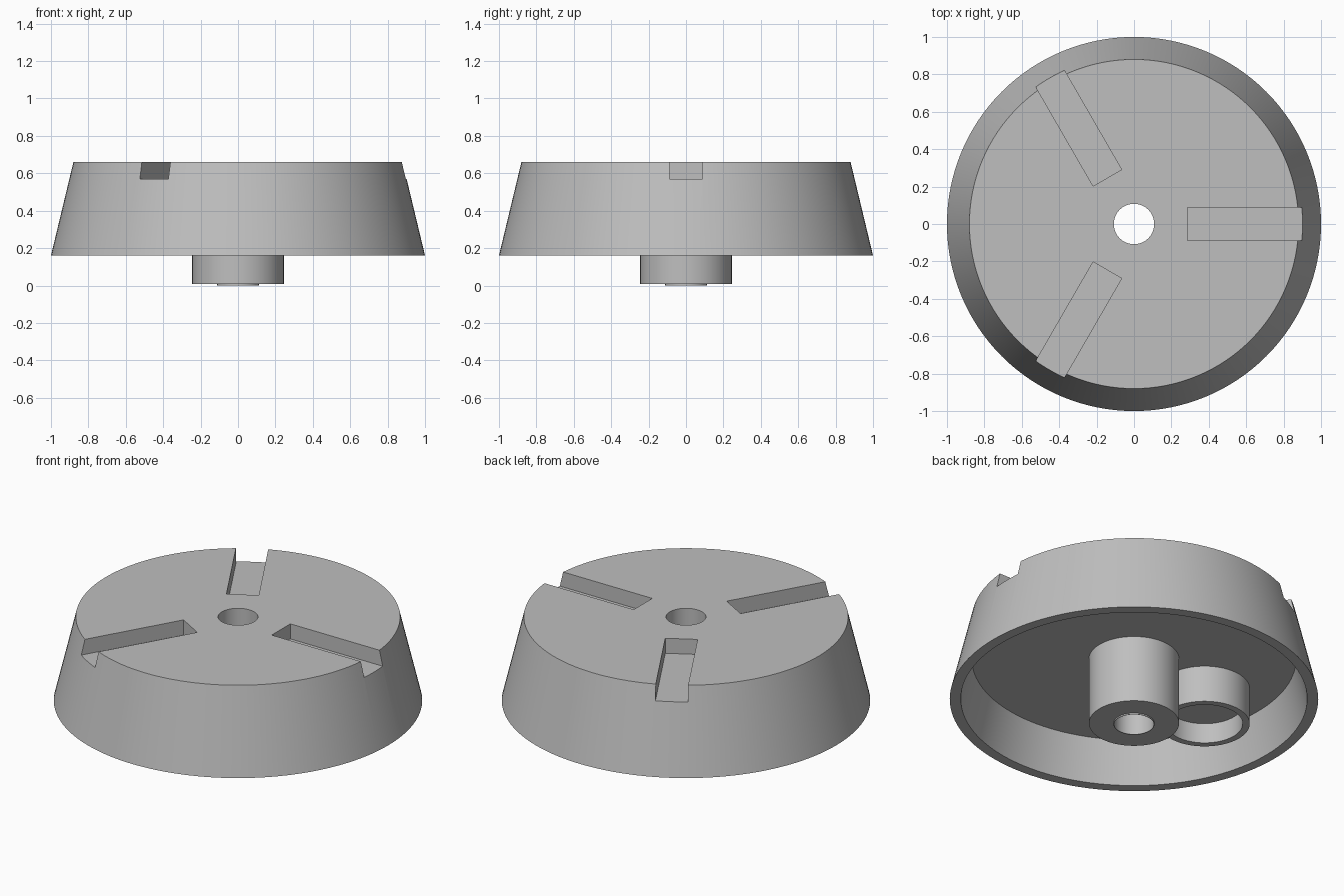
import bpy
import bmesh
import math
from mathutils import Matrix, Vector

cube = bpy.data.objects.get("Cube")
if cube:
    bpy.data.objects.remove(cube, do_unlink=True)

grey = bpy.data.materials.new("plain_grey")
grey.use_nodes = True
color = (0.52, 0.52, 0.52, 1)
grey.diffuse_color = color
grey.node_tree.nodes["Principled BSDF"].inputs["Base Color"].default_value = color


def add_object(name, bm):
    bmesh.ops.recalc_face_normals(bm, faces=bm.faces)
    mesh = bpy.data.meshes.new(name)
    bm.to_mesh(mesh)
    bm.free()
    mesh.materials.append(grey)
    obj = bpy.data.objects.new(name, mesh)
    bpy.context.collection.objects.link(obj)
    return obj


def lathe(name, profile, closed, steps=128):
    """Spin a radius/height profile around z."""
    bm = bmesh.new()
    verts = [bm.verts.new((r, 0, z)) for r, z in profile]
    pairs = list(zip(verts, verts[1:]))
    if closed:
        pairs.append((verts[-1], verts[0]))
    edges = [bm.edges.new(p) for p in pairs]
    bmesh.ops.spin(bm, geom=verts + edges, cent=(0, 0, 0), axis=(0, 0, 1),
                   angle=math.tau, steps=steps, use_merge=True)
    bmesh.ops.remove_doubles(bm, verts=bm.verts, dist=0.0001)
    return add_object(name, bm)


def smooth(obj):
    bpy.ops.object.select_all(action='DESELECT')
    obj.select_set(True)
    bpy.context.view_layer.objects.active = obj
    bpy.ops.object.shade_smooth_by_angle(angle=math.radians(30))


# Tapered shell with a bored central boss
top, rim, ceiling, bore = 0.66, 0.16, 0.41, 0.108
base = lathe("tapered_base", [
    (bore, top), (0.88, top), (1, rim), (0.94, rim), (0.88, ceiling),
    (0.245, ceiling), (0.245, 0.008), (0.111, 0.008), (0.111, 0), (bore, 0),
], closed=True)

# Three radial slots open at the outer edge
bm = bmesh.new()
inner, outer, floor, width = 0.285, 1.1, 0.57, 0.176
for i in range(3):
    size = Matrix.Diagonal((outer - inner, width, 0.2, 1))
    place = Matrix.Translation(((outer + inner) / 2, 0, floor + 0.1))
    turn = Matrix.Rotation(i * math.tau / 3, 4, 'Z')
    bmesh.ops.create_cube(bm, size=1, matrix=turn @ place @ size)
cutter = add_object("slot_cutter", bm)
cutter.hide_render = True

cut = base.modifiers.new("slots", 'BOOLEAN')
cut.operation = 'DIFFERENCE'
cut.solver = 'EXACT'
cut.object = cutter
bpy.context.view_layer.objects.active = base
bpy.ops.object.modifier_apply(modifier=cut.name)
bpy.data.objects.remove(cutter, do_unlink=True)
smooth(base)

# Round blind socket hanging from the ceiling beside the boss
socket = lathe("round_socket", [
    (0, 0.31), (0.207, 0.31), (0.207, 0.19), (0.245, 0.19),
    (0.245, ceiling + 0.01), (0, ceiling + 0.01),
], closed=False, steps=96)
socket.location = Vector((-0.5, 0, 0))
smooth(socket)
